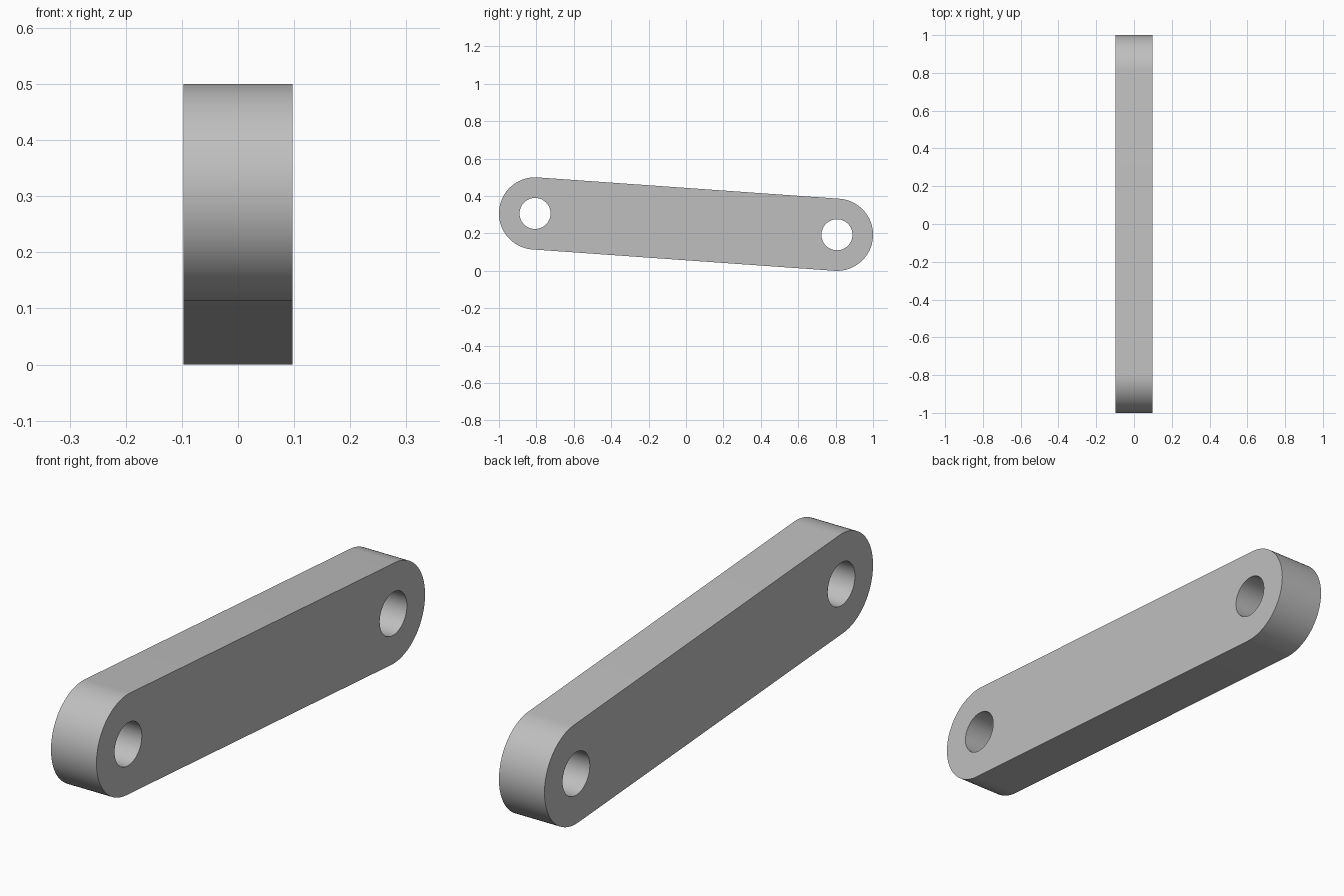
import bpy, bmesh, math

if "Cube" in bpy.data.objects:
    bpy.data.objects.remove(bpy.data.objects["Cube"], do_unlink=True)

HALF_W, R_END, R_HOLE = 0.097, 0.193, 0.083
FRONT, BACK = (-0.807, 0.307), (0.807, 0.193)   # pivot centres (y, z)
TILT = math.atan2(BACK[1] - FRONT[1], BACK[0] - FRONT[0])
SEG = 48

grey = bpy.data.materials.new("plain grey")
grey.use_nodes = True
colour = (0.52, 0.52, 0.52, 1)
grey.diffuse_color = colour
grey.node_tree.nodes["Principled BSDF"].inputs["Base Color"].default_value = colour


def arc(centre, radius, start, sweep, count):
    """Points along an arc in the side plane."""
    return [(-HALF_W,
             centre[0] + radius * math.cos(start + sweep * i / SEG),
             centre[1] + radius * math.sin(start + sweep * i / SEG))
            for i in range(count)]


def add_loop(bm, points):
    verts = [bm.verts.new(p) for p in points]
    return [bm.edges.new((v, verts[i - 1])) for i, v in enumerate(verts)]


bm = bmesh.new()
# Outline: a half circle round each pivot, joined by straight sides
outline = (arc(BACK, R_END, TILT - math.pi / 2, math.pi, SEG + 1)
           + arc(FRONT, R_END, TILT + math.pi / 2, math.pi, SEG + 1))
edges = add_loop(bm, outline)
# Pivot holes
for centre in (FRONT, BACK):
    edges += add_loop(bm, arc(centre, R_HOLE, 0, math.tau, SEG))
bmesh.ops.triangle_fill(bm, edges=edges, use_beauty=True, use_dissolve=False)

# Extrude the pierced profile to full width
result = bmesh.ops.extrude_face_region(bm, geom=bm.faces[:], use_keep_orig=True)
bmesh.ops.translate(bm, vec=(2 * HALF_W, 0, 0),
                    verts=[g for g in result["geom"] if isinstance(g, bmesh.types.BMVert)])
bmesh.ops.recalc_face_normals(bm, faces=bm.faces[:])

mesh = bpy.data.meshes.new("link_arm")
bm.to_mesh(mesh)
bm.free()
mesh.materials.append(grey)
link_arm = bpy.data.objects.new("link_arm", mesh)
bpy.context.collection.objects.link(link_arm)

# Smooth rounds, crisp rims
bpy.ops.object.select_all(action='DESELECT')
link_arm.select_set(True)
bpy.context.view_layer.objects.active = link_arm
bpy.ops.object.shade_smooth_by_angle(angle=math.radians(30))
